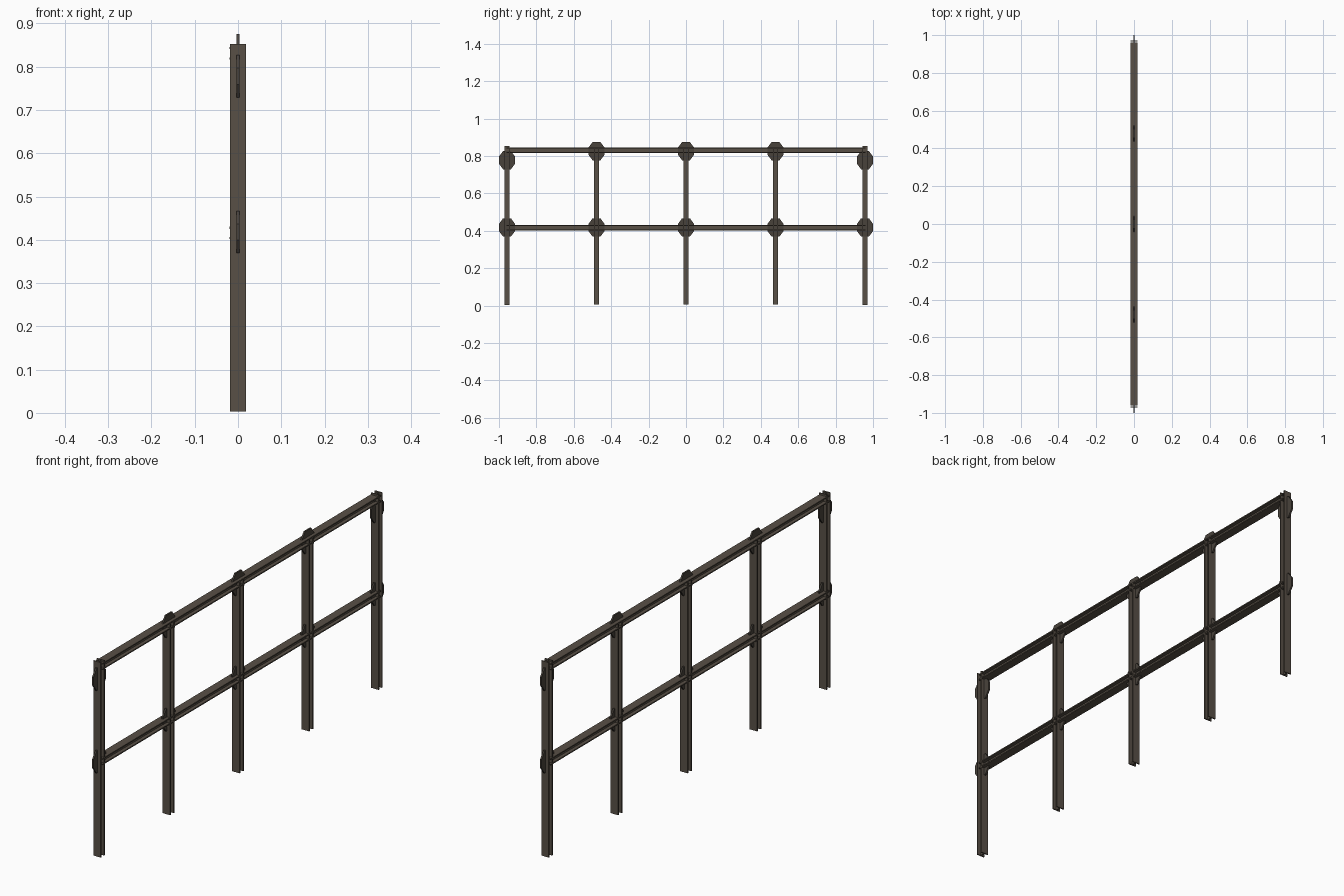
import bpy, bmesh
from mathutils import Vector

if "Cube" in bpy.data.objects:
    bpy.data.objects.remove(bpy.data.objects["Cube"])


def material(name, rgb):
    m = bpy.data.materials.new(name)
    m.diffuse_color = (*rgb, 1)
    m.use_nodes = True
    m.node_tree.nodes["Principled BSDF"].inputs["Base Color"].default_value = m.diffuse_color
    return m


STEEL = material("weathered steel", (0.098, 0.080, 0.061))
PLATE = material("dark plate steel", (0.066, 0.055, 0.044))


def prism(name, points, sweep, mat):
    """Sweep a closed outline along a vector."""
    bm = bmesh.new()
    face = bm.faces.new([bm.verts.new(p) for p in points])
    res = bmesh.ops.extrude_face_region(bm, geom=[face])
    verts = [v for v in res["geom"] if isinstance(v, bmesh.types.BMVert)]
    bmesh.ops.translate(bm, verts=verts, vec=Vector(sweep))
    bmesh.ops.recalc_face_normals(bm, faces=bm.faces)
    me = bpy.data.meshes.new(name)
    bm.to_mesh(me)
    bm.free()
    me.materials.append(mat)
    ob = bpy.data.objects.new(name, me)
    bpy.context.collection.objects.link(ob)
    return ob


def i_section(w, h, flange, web):
    """I outline: flanges of half width w at +h and -h, joined by a web."""
    q = [(web, -h + flange), (w, -h + flange), (w, -h)]
    lower = q + [(-a, b) for a, b in reversed(q)]
    return lower + [(-a, -b) for a, b in lower]


POSTS = [-0.957, -0.4785, 0, 0.4785, 0.957]

# upright I-beam posts, end posts slightly taller
for i, y in enumerate(POSTS):
    end = i in (0, 4)
    sec = [(a, y + b, 0.003 if end else 0.005) for a, b in i_section(0.018, 0.0145, 0.005, 0.003)]
    prism("post", sec, (0, 0, 0.85 if end else 0.84), STEEL)

# two horizontal I-beam rails
for name, z in (("top_rail", 0.831), ("middle_rail", 0.416)):
    sec = [(a - 0.001, -0.96, z + b) for a, b in i_section(0.0185, 0.0145, 0.005, 0.003)]
    prism(name, sec, (0, 1.92, 0), STEEL)


# thin chamfered gusset plates at every joint
def gusset(y, z):
    r, hz, cy, cz = 0.043, 0.049, 0.022, 0.03
    q = [(r, hz - cz), (r - cy, hz)]
    right = [(r, -hz + cz)] + [q[0], q[1]]
    pts = right + [(-q[1][0], hz), (-r, hz - cz), (-r, -hz + cz), (-r + cy, -hz), (r - cy, -hz)]
    prism("gusset_plate", [(-0.0035, y + a, z + b) for a, b in pts], (0.007, 0, 0), PLATE)


for i, y in enumerate(POSTS):
    gusset(y, 0.418)
    gusset(y, 0.778 if i in (0, 4) else 0.826)
